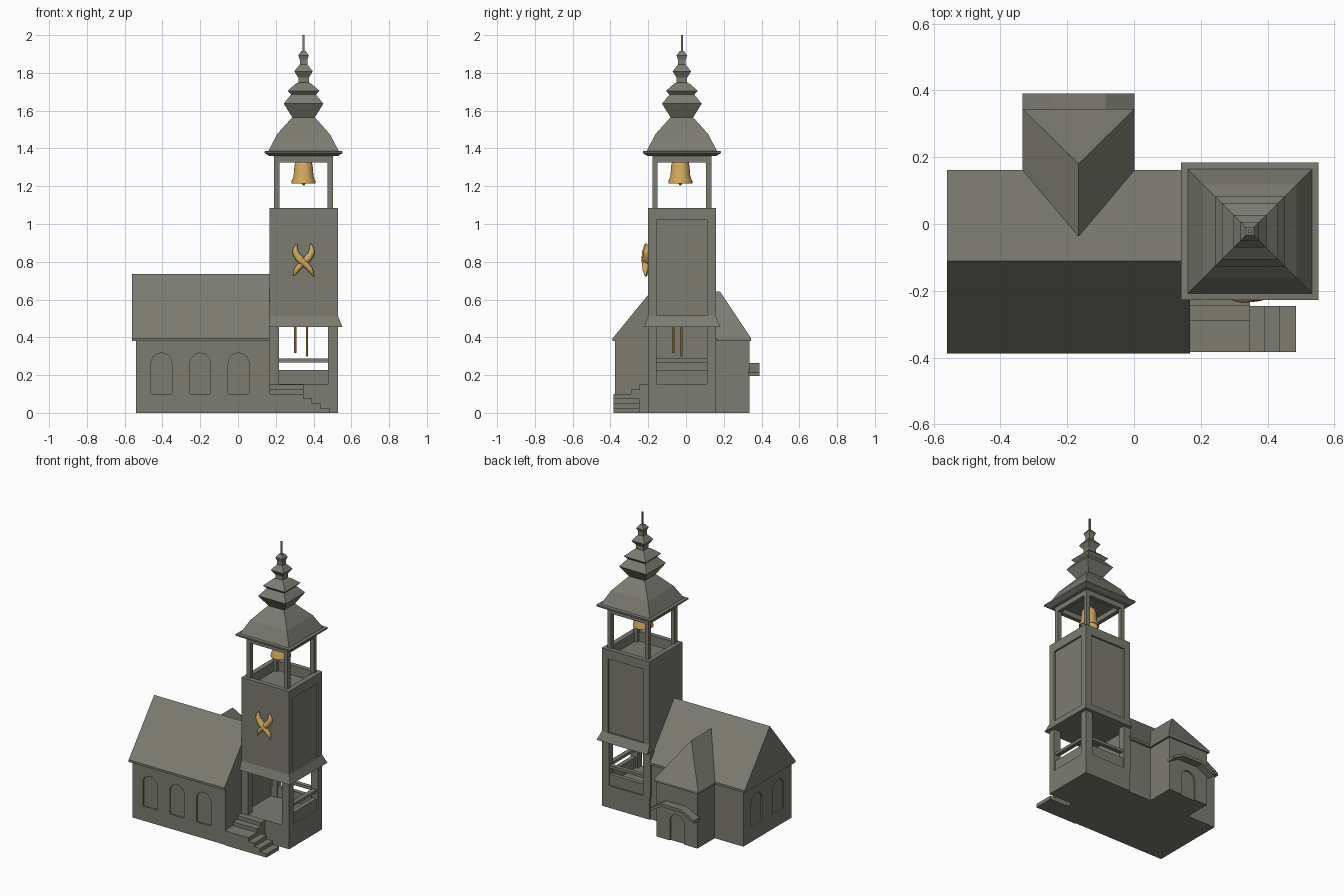
import bpy, bmesh, math
from mathutils import Vector

if "Cube" in bpy.data.objects:
    bpy.data.objects.remove(bpy.data.objects["Cube"])


def material(name, rgb):
    m = bpy.data.materials.new(name)
    m.diffuse_color = (*rgb, 1)
    m.use_nodes = True
    m.node_tree.nodes["Principled BSDF"].inputs["Base Color"].default_value = m.diffuse_color
    return m


STONE = material("grey_stone", (0.2, 0.2, 0.167))
GOLD = material("gold", (0.65, 0.40, 0.11))
CX, CY = 0.347, -0.022   # tower axis


def finish(name, bm, mat=STONE, smooth=False):
    bmesh.ops.recalc_face_normals(bm, faces=bm.faces)
    me = bpy.data.meshes.new(name)
    bm.to_mesh(me)
    bm.free()
    me.materials.append(mat)
    ob = bpy.data.objects.new(name, me)
    bpy.context.collection.objects.link(ob)
    if smooth:
        for p in me.polygons:
            p.use_smooth = True
    return ob


def hull(name, pts, mat=STONE):
    bm = bmesh.new()
    for p in pts:
        bm.verts.new(p)
    bmesh.ops.convex_hull(bm, input=bm.verts[:])
    bmesh.ops.dissolve_limit(bm, angle_limit=0.01, verts=bm.verts[:], edges=bm.edges[:])
    return finish(name, bm, mat)


def box(name, x, y, z, mat=STONE):
    return hull(name, [(a, b, c) for a in x for b in y for c in z], mat)


def prism(name, pts, axis, a, b):
    """Extrude a 2D outline (u, z) along x or y from a to b."""
    place = (lambda u, z, d: (u, d, z)) if axis == "y" else (lambda u, z, d: (d, u, z))
    bm = bmesh.new()
    f = bm.faces.new([bm.verts.new(place(u, z, a)) for u, z in pts])
    r = bmesh.ops.extrude_face_region(bm, geom=[f])
    shift = Vector((0, b - a, 0)) if axis == "y" else Vector((b - a, 0, 0))
    bmesh.ops.translate(bm, vec=shift, verts=[v for v in r["geom"] if isinstance(v, bmesh.types.BMVert)])
    return finish(name, bm)


def arch(u0, u1, z0, z1, n=10):
    r, c = (u1 - u0) / 2, (u0 + u1) / 2
    return [(u0, z0), (u1, z0)] + [(c + r * math.cos(math.pi * i / n),
                                    z1 - r + r * math.sin(math.pi * i / n)) for i in range(n + 1)]


def cut(ob, cutters):
    for c in cutters:
        m = ob.modifiers.new("cut", "BOOLEAN")
        m.object, m.operation, m.solver = c, "DIFFERENCE", "EXACT"
        bpy.context.view_layer.objects.active = ob
        bpy.ops.object.modifier_apply(modifier=m.name)
        bpy.data.objects.remove(c)


def lathe(name, prof, seg, mat, loc=(CX, CY), phase=0.0, scale=1.0, smooth=False):
    """Revolve (radius, z) pairs; seg=4 gives the square spire."""
    bm = bmesh.new()
    rings = [[bm.verts.new((loc[0] + r * scale * math.cos(phase + math.tau * i / seg),
                            loc[1] + r * scale * math.sin(phase + math.tau * i / seg), z))
              for i in range(seg)] for r, z in prof]
    for a, b in zip(rings, rings[1:]):
        for i in range(seg):
            j = (i + 1) % seg
            bm.faces.new((a[i], a[j], b[j], b[i]))
    bm.faces.new(rings[0])
    bm.faces.new(rings[-1])
    return finish(name, bm, mat, smooth)


# Nave with arched window recesses on the front and left
nave = box("nave_walls", (-0.54, 0.167), (-0.377, 0.148), (0, 0.385))
D = 0.01
cutters = [prism("cutter", arch(x, x + 0.11, 0.1, 0.317), "y", -0.4, -0.377 + D) for x in (-0.46, -0.255, -0.052)]
cutters += [prism("cutter", arch(y, y + 0.12, 0.1, 0.317), "x", -0.6, -0.54 + D) for y in (-0.29, -0.055)]
cut(nave, cutters)
prism("nave_roof", [(-0.388, 0.38), (-0.388, 0.395), (-0.111, 0.735), (0.162, 0.395), (0.162, 0.38)],
      "x", -0.56, 0.168)

# Rear wing with hipped roof, door and canopy
wing = box("wing_walls", (-0.322, -0.012), (0.1, 0.335), (0, 0.385))
cut(wing, [prism("cutter", arch(-0.222, -0.112, -0.01, 0.19), "y", 0.335 - D, 0.4)])
hull("wing_roof", [(x, y, z) for x in (-0.334, 0.002) for y in (0.0, 0.345) for z in (0.38, 0.395)]
     + [(-0.166, -0.04, 0.643), (-0.166, 0.18, 0.643)])
top = [(-0.334, 0.215), (-0.24, 0.265), (-0.085, 0.265), (0.002, 0.215)]
prism("door_canopy", top + [(x, z - 0.02) for x, z in reversed(top)], "y", 0.33, 0.39)

# Tower base and open porch
TX, TY = (0.167, 0.53), (-0.202, 0.158)
box("tower_base", TX, TY, (0, 0.152))
for x in ((TX[0], 0.217), (0.477, TX[1])):
    for y in ((TY[0], -0.155), (0.112, TY[1])):
        box("porch_post", x, y, (0.15, 0.46))
box("porch_left_wall", (0.16, 0.172), TY, (0.15, 0.46))
for part, z in (("porch_low_wall", (0.15, 0.226)), ("porch_rail", (0.268, 0.287))):
    box(part + "_back", (0.21, 0.48), (0.12, 0.148), z)
    box(part + "_right", (0.49, 0.52), (-0.16, 0.115), z)

# Stairs: down along x, up along y into the porch
for i, x in enumerate((0.347, 0.392, 0.437, 0.485)):
    box("lower_step", (0.167, x), (-0.383, -0.245 if i else -0.2), (0, 0.1 - 0.025 * i))
for y, z in ((-0.29, 0.125), (-0.245, 0.151)):
    box("upper_step", (0.167, 0.347), (y, -0.2), (0, z))

# Tower shaft: flared skirt, recessed panels and open top
hull("tower_skirt", [(x, y, 0.455) for x in (0.167, 0.553) for y in (-0.222, 0.182)]
     + [(x, y, 0.512) for x in TX for y in TY])
shaft = box("tower_shaft", TX, TY, (0.46, 1.085))
cut(shaft, [box("cutter", (0.518, 0.6), (-0.157, 0.112), (0.515, 1.022)),
            box("cutter", (0.213, 0.483), (0.146, 0.2), (0.515, 1.022)),
            box("cutter", (0.2, 0.495), (-0.17, 0.125), (1.02, 1.2))])

# Belfry posts and header frame
H = 0.156
for sx in (-1, 1):
    for sy in (-1, 1):
        x, y = CX + sx * (H - 0.014), CY + sy * (H - 0.014)
        box("belfry_post", (x - 0.014, x + 0.014), (y - 0.014, y + 0.014), (1.02, 1.34))
for s in (-1, 1):
    x, y = CX + s * (H - 0.014), CY + s * (H - 0.014)
    box("belfry_beam", (x - 0.014, x + 0.014), (CY - H, CY + H), (1.325, 1.37))
    box("belfry_beam", (CX - H, CX + H), (y - 0.014, y + 0.014), (1.325, 1.37))

# Bell-shaped roof and tiered spire (half width, z)
spire = [(0.182, 1.36), (0.206, 1.375), (0.206, 1.385), (0.186, 1.387), (0.14, 1.475), (0.06, 1.565),
         (0.105, 1.637), (0.066, 1.685), (0.084, 1.705), (0.045, 1.74), (0.028, 1.75),
         (0.028, 1.775), (0.049, 1.808), (0.02, 1.845), (0.02, 1.87), (0.028, 1.893),
         (0.012, 1.915), (0.005, 1.917), (0.005, 2.0)]
lathe("spire", spire, 4, STONE, phase=math.pi / 4, scale=math.sqrt(2))

# Bell, clapper and ropes
bell = lathe("bell", [(0.01, 1.29), (0.045, 1.27), (0.056, 1.215), (0.064, 1.215), (0.063, 1.228), (0.053, 1.25),
                      (0.048, 1.31), (0.042, 1.335), (0.02, 1.352), (0.012, 1.366)], 28, GOLD,
             loc=(CX, -0.03), smooth=True)
lathe("clapper", [(0.004, 1.205), (0.01, 1.212), (0.01, 1.222), (0.004, 1.23), (0.004, 1.3)], 10, GOLD,
      loc=(CX, -0.03))
for x, y, z in ((0.303, -0.068, 0.317), (0.365, -0.025, 0.298)):
    lathe("bell_rope", [(0.006, z), (0.006, 0.46)], 8, GOLD, loc=(x, y))

# Crossed gold ornament on the front
path = [(-0.037, 0.895, 0.004), (-0.043, 0.855, 0.017), (-0.02, 0.815, 0.021),
        (0.012, 0.785, 0.018), (0.038, 0.755, 0.014), (0.053, 0.724, 0.003)]
for s in (-1, 1):
    cu = bpy.data.curves.new("crossed_ornament", "CURVE")
    cu.dimensions, cu.bevel_depth, cu.bevel_resolution, cu.resolution_u = "3D", 1.0, 3, 5
    cu.use_fill_caps = True
    sp = cu.splines.new("BEZIER")
    sp.bezier_points.add(len(path) - 1)
    for p, (x, z, r) in zip(sp.bezier_points, path):
        p.co, p.radius = (CX + s * x, -0.212 - 0.003 * s, z), r
        p.handle_left_type = p.handle_right_type = "AUTO"
    cu.materials.append(GOLD)
    ob = bpy.data.objects.new("crossed_ornament", cu)
    bpy.context.collection.objects.link(ob)
    bpy.ops.object.select_all(action="DESELECT")
    ob.select_set(True)
    bpy.context.view_layer.objects.active = ob
    bpy.ops.object.convert(target="MESH")

# Keep the bell's rim crisp
bpy.ops.object.select_all(action="DESELECT")
bell.select_set(True)
bpy.context.view_layer.objects.active = bell
bpy.ops.object.shade_smooth_by_angle(angle=math.radians(40))
